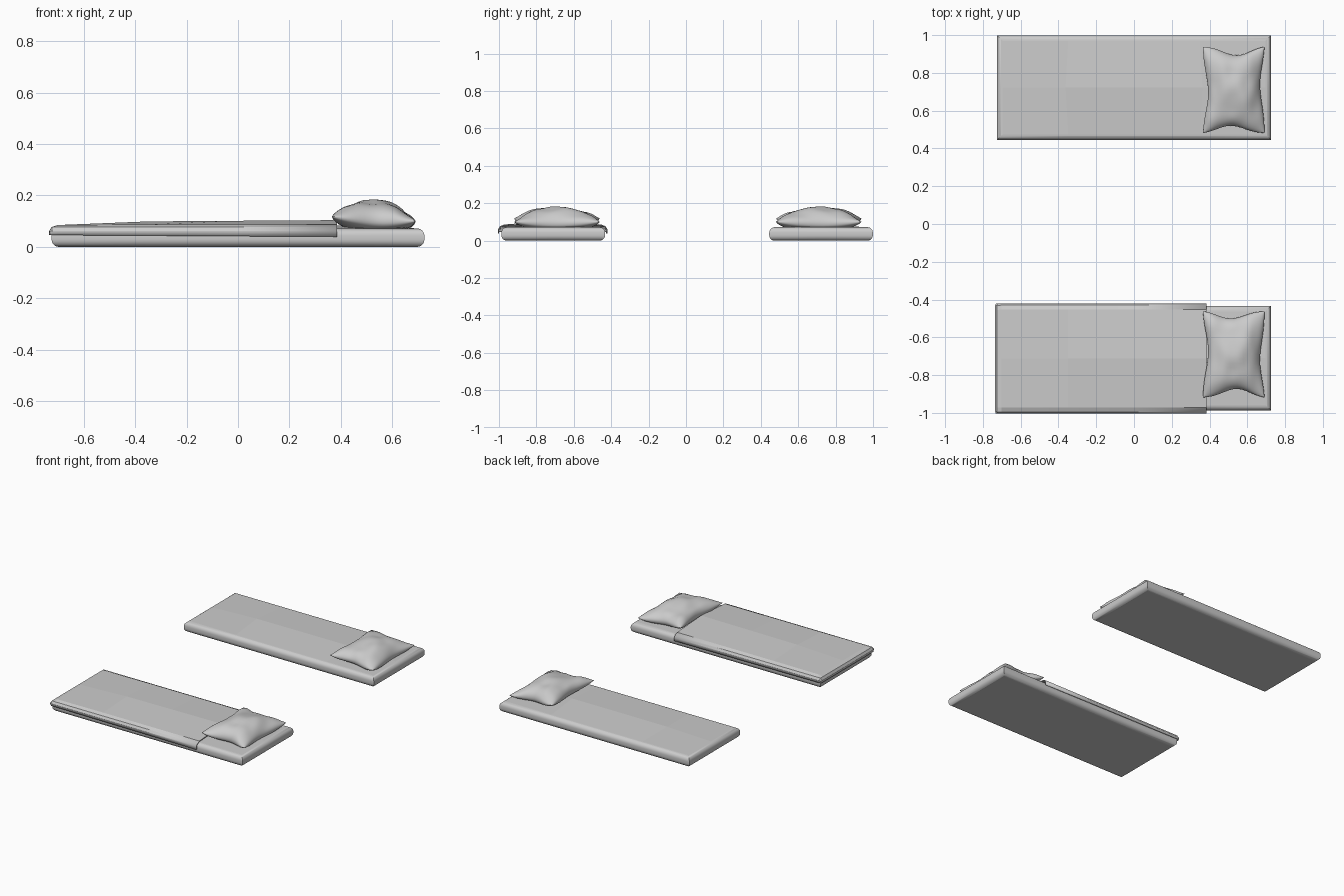
import bpy, bmesh, math
from mathutils import Vector, noise

if "Cube" in bpy.data.objects:
    bpy.data.objects.remove(bpy.data.objects["Cube"])


def finish(name, bm, angle=40, flat_top=False):
    bmesh.ops.recalc_face_normals(bm, faces=bm.faces)
    me = bpy.data.meshes.new(name)
    bm.to_mesh(me)
    bm.free()
    ob = bpy.data.objects.new(name, me)
    bpy.context.collection.objects.link(ob)
    bpy.ops.object.select_all(action='DESELECT')
    ob.select_set(True)
    bpy.context.view_layer.objects.active = ob
    bpy.ops.object.shade_smooth_by_angle(angle=math.radians(angle))
    if flat_top:
        for p in me.polygons:
            if abs(p.normal.z) > 0.95:
                p.use_smooth = False
    return ob


# Mattress: rounded edge profile swept round a rectangle with mitred corners,
# closed by a slightly crowned 4 x 2 panel top
def mattress(name, cy):
    bm = bmesh.new()
    hx, hy, nx, ny = 0.725, 0.277, 4, 2
    border = ([(i, 0) for i in range(nx)] + [(nx, j) for j in range(ny)]
              + [(i, ny) for i in range(nx, 0, -1)] + [(0, j) for j in range(ny, 0, -1)])
    r = 0.029
    profile = []
    for k in range(7):
        a = math.radians(90 * k / 6)
        profile.append((r * (1 - math.sin(a)), r * (1 - math.cos(a))))
    profile += [(o, 0.072 - z) for o, z in reversed(profile)]
    rings = []
    for off, z in profile:
        rings.append([bm.verts.new(((hx - off) * (2 * i / nx - 1),
                                    cy + (hy - off) * (2 * j / ny - 1), z)) for i, j in border])
    n = len(border)
    for a, b in zip(rings, rings[1:]):
        for k in range(n):
            bm.faces.new((a[k], a[(k + 1) % n], b[(k + 1) % n], b[k]))
    bm.faces.new(rings[0])
    top = dict(zip(border, rings[-1]))
    for i, z in ((1, 0.084), (2, 0.085), (3, 0.085)):
        top[i, 1] = bm.verts.new((hx * (2 * i / nx - 1), cy, z))
    for i in range(nx):
        for j in range(ny):
            bm.faces.new((top[i, j], top[i + 1, j], top[i + 1, j + 1], top[i, j + 1]))
    return finish(name, bm, 40, True)


# Blanket: thin cover folded over both long sides and the foot end
def blanket(name, cy):
    bm = bmesh.new()
    rows = [(-0.729, 0.046, 0), (-0.729, 0.06, 0), (-0.722, 0.072, 0), (-0.70, 0.079, 0),
            (-0.35, 0.081, 0.012), (0, 0.081, 0.0145), (0.385, 0.081, 0.017)]
    cols = [(-0.286, 0.046), (-0.286, 0.06), (-0.279, 0.072), (-0.258, 0.081), (0, 0.081),
            (0.258, 0.081), (0.279, 0.072), (0.286, 0.06), (0.286, 0.046)]
    grid = []
    for x, zx, ridge in rows:
        line = []
        for y, zy in cols:
            z = min(zx, zy) + (ridge if y == 0 else 0)
            if zy < 0.05:
                z -= 0.006 * (x + 0.729)
            line.append(bm.verts.new((x, cy + y, z)))
        grid.append(line)
    for a, b in zip(grid, grid[1:]):
        for k in range(len(cols) - 1):
            bm.faces.new((a[k], b[k], b[k + 1], a[k + 1]))
    ob = finish(name, bm, 30, True)
    m = ob.modifiers.new("thickness", 'SOLIDIFY')
    m.thickness = 0.006
    m.offset = -1 if ob.data.polygons[len(ob.data.polygons) // 2].normal.z > 0 else 1
    return ob


# Pillow: two puffed sheets joined at a pinched, sagging seam
def pillow(name, cy, flip):
    bm = bmesh.new()
    n = 28

    def point(u, v, side):
        # each edge is pulled in most at its own off-centre dip
        def dip(t, c):
            return (1 - t * t) * math.exp(-((t - c) / 0.75) ** 2)
        px = 0.15 * dip(v, 0.2) if u > 0 else 0.17 * dip(v, -0.1)
        py = 0.20 * dip(u, 0.15) if v > 0 else 0.17 * dip(u, -0.15)
        x = 0.528 + 0.163 * u * (1 - px * abs(u))
        y = 0.228 * v * (1 - py * abs(v))
        seam = 0.102 - 0.009 * u + 0.008 * (u * v) ** 2
        puff = max(0, (1 - u * u) * (1 - v * v))
        fold = noise.noise(Vector((u * 2.2, v * 2.2, 3.7 + side)))
        if side > 0:
            z = seam + 0.077 * puff ** 0.52 + 0.016 * fold * puff ** 0.4
        else:
            z = max(0.072, seam - 0.05 * puff ** 0.4)
        return (x, cy + flip * y, z)

    sheets = []
    for side in (1, -1):
        g = {}
        for i in range(n + 1):
            for j in range(n + 1):
                # sine spacing packs points close to the seam
                u = math.sin(math.pi / 2 * (2 * i / n - 1))
                v = math.sin(math.pi / 2 * (2 * j / n - 1))
                if sheets and (i in (0, n) or j in (0, n)):
                    g[i, j] = sheets[0][i, j]
                else:
                    g[i, j] = bm.verts.new(point(u, v, side))
        sheets.append(g)
        for i in range(n):
            for j in range(n):
                q = (g[i, j], g[i + 1, j], g[i + 1, j + 1], g[i, j + 1])
                if side > 0 or len({(i, j)} & {(0, 0), (n - 1, 0), (0, n - 1), (n - 1, n - 1)}) == 0:
                    bm.faces.new(q)
                else:
                    bm.faces.new(q)
    return finish(name, bm, 60)


mattress("back_mattress", 0.722)
mattress("front_mattress", -0.71)
blanket("front_blanket", -0.7125)
pillow("back_pillow", 0.71, 1)
pillow("front_pillow", -0.69, -1)
